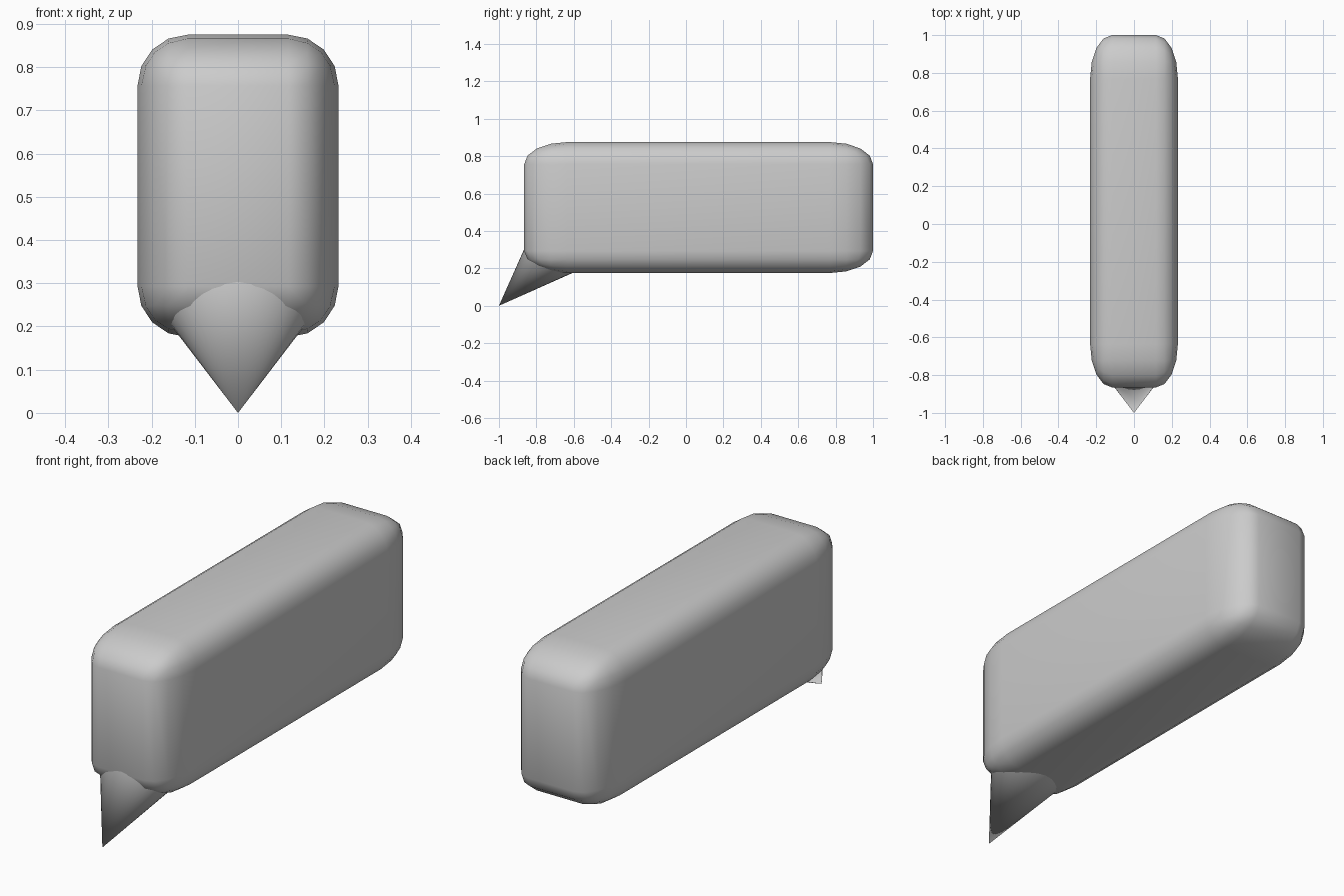
import bpy, bmesh, math
from mathutils import Matrix, Vector

if "Cube" in bpy.data.objects:
    bpy.data.objects.remove(bpy.data.objects["Cube"])


def make_object(name, bm):
    bmesh.ops.recalc_face_normals(bm, faces=bm.faces)
    mesh = bpy.data.meshes.new(name)
    bm.to_mesh(mesh)
    bm.free()
    obj = bpy.data.objects.new(name, mesh)
    bpy.context.collection.objects.link(obj)
    bpy.ops.object.select_all(action='DESELECT')
    obj.select_set(True)
    bpy.context.view_layer.objects.active = obj
    bpy.ops.object.shade_smooth_by_angle(angle=math.radians(40))
    return obj


# Long body: box rounded evenly, then stretched so the rounding is longer in y
size = Vector((0.465, 1.865, 0.70))
rounding = Vector((0.116, 0.23, 0.118))
bm = bmesh.new()
bmesh.ops.create_cube(bm, size=1)
bmesh.ops.scale(bm, verts=bm.verts, vec=[s / r for s, r in zip(size, rounding)])
bmesh.ops.bevel(bm, geom=bm.edges[:], offset=1, offset_type='OFFSET',
                segments=4, profile=0.5, affect='EDGES')
bmesh.ops.scale(bm, verts=bm.verts, vec=rounding)
bmesh.ops.translate(bm, verts=bm.verts, vec=(0, 0.0675, 0.525))
make_object("body", bm)

# Pointed tip: wide oval cone leaning out of the lower front edge
length = 0.44
bm = bmesh.new()
bmesh.ops.create_cone(bm, cap_ends=True, segments=32, radius1=0, radius2=length,
                      depth=length,
                      matrix=Matrix.Translation((0, 0, length / 2)))
bmesh.ops.remove_doubles(bm, verts=bm.verts, dist=1e-5)
bmesh.ops.scale(bm, verts=bm.verts, vec=(0.50, 0.384, 1))
bmesh.ops.transform(bm, verts=bm.verts,
                    matrix=Matrix.Translation((0, -1, 0))
                    @ Matrix.Rotation(math.radians(-45), 4, 'X'))
make_object("pointed_tip", bm)
